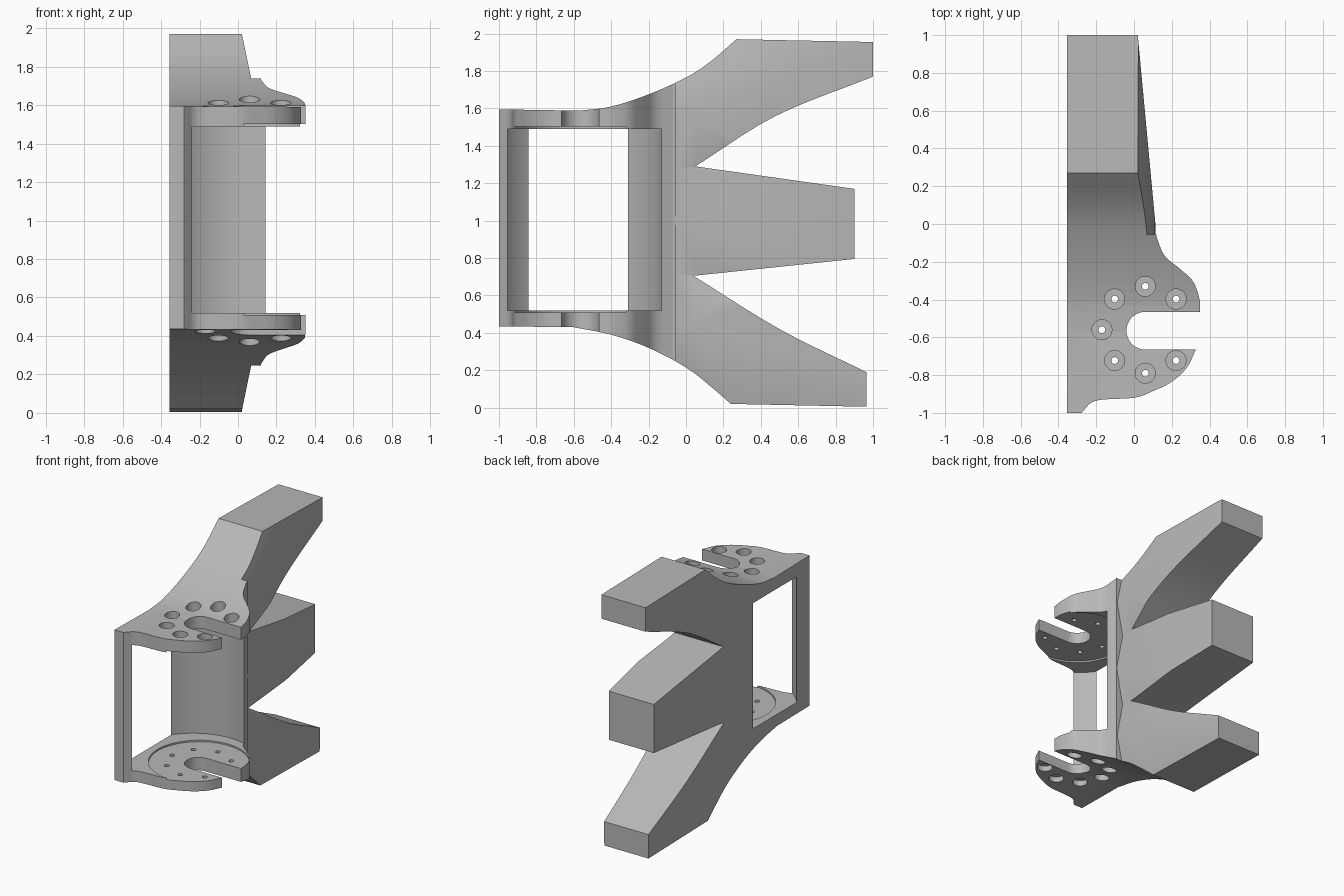
import bpy, bmesh, math
from mathutils import Vector

if "Cube" in bpy.data.objects:
    bpy.data.objects.remove(bpy.data.objects["Cube"], do_unlink=True)

grey = bpy.data.materials.new("plain_grey")
grey.use_nodes = True
grey.diffuse_color = (0.48, 0.48, 0.48, 1)
grey.node_tree.nodes["Principled BSDF"].inputs["Base Color"].default_value = grey.diffuse_color


def curve(pts, steps=5):
    """Smooth curve through the given 2D points."""
    p = [Vector(q) for q in pts]
    p = [2 * p[0] - p[1]] + p + [2 * p[-1] - p[-2]]
    out = []
    for a, b, c, d in zip(p, p[1:], p[2:], p[3:]):
        for i in range(steps):
            t = i / steps
            out.append(0.5 * (2 * b + (c - a) * t + (2 * a - 5 * b + 4 * c - d) * t * t
                              + (3 * b - a - 3 * c + d) * t ** 3))
    return [tuple(q) for q in out] + [tuple(pts[-1])]


def prism(name, profile, axis, lo, hi):
    """Extrude a profile along an axis: x takes (y,z), y takes (x,z), z takes (x,y)."""
    place = {"x": lambda u, v, w: (w, u, v),
             "y": lambda u, v, w: (u, w, v),
             "z": lambda u, v, w: (u, v, w)}[axis]
    bm = bmesh.new()
    base = bm.faces.new([bm.verts.new(place(u, v, lo)) for u, v in profile])
    ext = bmesh.ops.extrude_face_region(bm, geom=[base])
    shift = Vector(place(0, 0, hi - lo))
    for v in ext["geom"]:
        if isinstance(v, bmesh.types.BMVert):
            v.co += shift
    bmesh.ops.recalc_face_normals(bm, faces=bm.faces)
    mesh = bpy.data.meshes.new(name)
    bm.to_mesh(mesh)
    bm.free()
    mesh.materials.append(grey)
    obj = bpy.data.objects.new(name, mesh)
    bpy.context.collection.objects.link(obj)
    return obj


def circle(x, y, r, n):
    return [(x + r * math.cos(2 * math.pi * i / n), y + r * math.sin(2 * math.pi * i / n))
            for i in range(n)]


def combine(target, tool, operation="DIFFERENCE"):
    """Apply a boolean and remove its helper."""
    tool.hide_render = True
    mod = target.modifiers.new("cut", "BOOLEAN")
    mod.operation, mod.object, mod.solver = operation, tool, "EXACT"
    bpy.context.view_layer.objects.active = target
    bpy.ops.object.modifier_apply(modifier=mod.name)
    bpy.data.objects.remove(tool, do_unlink=True)


# Side silhouette with three arms
side = ([(-1, 1.595)]
        + curve([(-0.57, 1.588), (-0.4, 1.61), (-0.2, 1.675), (0, 1.765), (0.13, 1.85), (0.27, 1.97)])
        + [(1, 1.955)]
        + curve([(1, 1.77), (0.48, 1.56), (0.05, 1.29)])
        + [(0.9, 1.17), (0.9, 0.795)]
        + curve([(0.04, 0.705), (0.5, 0.42), (0.965, 0.19)])
        + [(0.965, 0.005)]
        + curve([(0.24, 0.02), (0.13, 0.115), (0, 0.215), (-0.2, 0.32), (-0.4, 0.39), (-0.6, 0.43)])
        + [(-1, 0.435)])
body = prism("bracket_body", side, "x", -0.355, 0.6)

# Plan outline of plates and tapered arms
plan = ([(-0.355, 1.1), (-0.355, -1), (-0.28, -1)]
        + curve([(-0.275, -0.995), (-0.2, -0.935), (0, -0.92), (0.1, -0.885),
                 (0.2, -0.835), (0.28, -0.76), (0.33, -0.66)])
        + curve([(0.35, -0.47), (0.345, -0.39), (0.31, -0.3), (0.24, -0.235),
                 (0.16, -0.165), (0.12, -0.07)])
        + [(0.02, 1), (0.02, 1.1)])
combine(body, prism("plan_helper", plan, "z", -0.2, 2.2), "INTERSECT")

# Ridged inner side of the arms
ridge = [(0.01, 2.1), (0.02, 1.97), (0.11, 1.54), (0.06, 1.28), (0.115, 1.0),
         (0.06, 0.71), (0.11, 0.45), (0.02, 0.01), (0.01, -0.1), (0.7, -0.1), (0.7, 2.1)]
combine(body, prism("ridge_helper", ridge, "y", -0.055, 1.2))

# Round cavity, opening through the flat side, and shallow seats in both plates
combine(body, prism("cavity_helper", circle(0.02, -0.575, 0.46, 96), "z", 0.52, 1.49))
combine(body, prism("seat_helper", circle(0.06, -0.56, 0.355, 72), "z", 0.508, 1.502))

# Open slot with a round end
slot = [(0.06 + 0.1 * math.cos(a), -0.565 + 0.1 * math.sin(a))
        for a in [math.radians(90 + 10 * i) for i in range(19)]] + [(0.6, -0.665), (0.6, -0.465)]
combine(body, prism("slot_helper", slot, "z", -0.2, 2.2))

# Seven counterbored screw holes per plate
for i in range(1, 8):
    x = 0.06 + 0.23 * math.cos(i * math.pi / 4)
    y = -0.56 + 0.23 * math.sin(i * math.pi / 4)
    combine(body, prism("hole_helper", circle(x, y, 0.018, 16), "z", -0.2, 2.2))
    for lo, hi in ((1.535, 2.2), (-0.2, 0.475)):
        combine(body, prism("bore_helper", circle(x, y, 0.053, 28), "z", lo, hi))

bpy.ops.object.select_all(action="DESELECT")
body.select_set(True)
bpy.context.view_layer.objects.active = body
bpy.ops.object.shade_smooth_by_angle(angle=math.radians(25))
